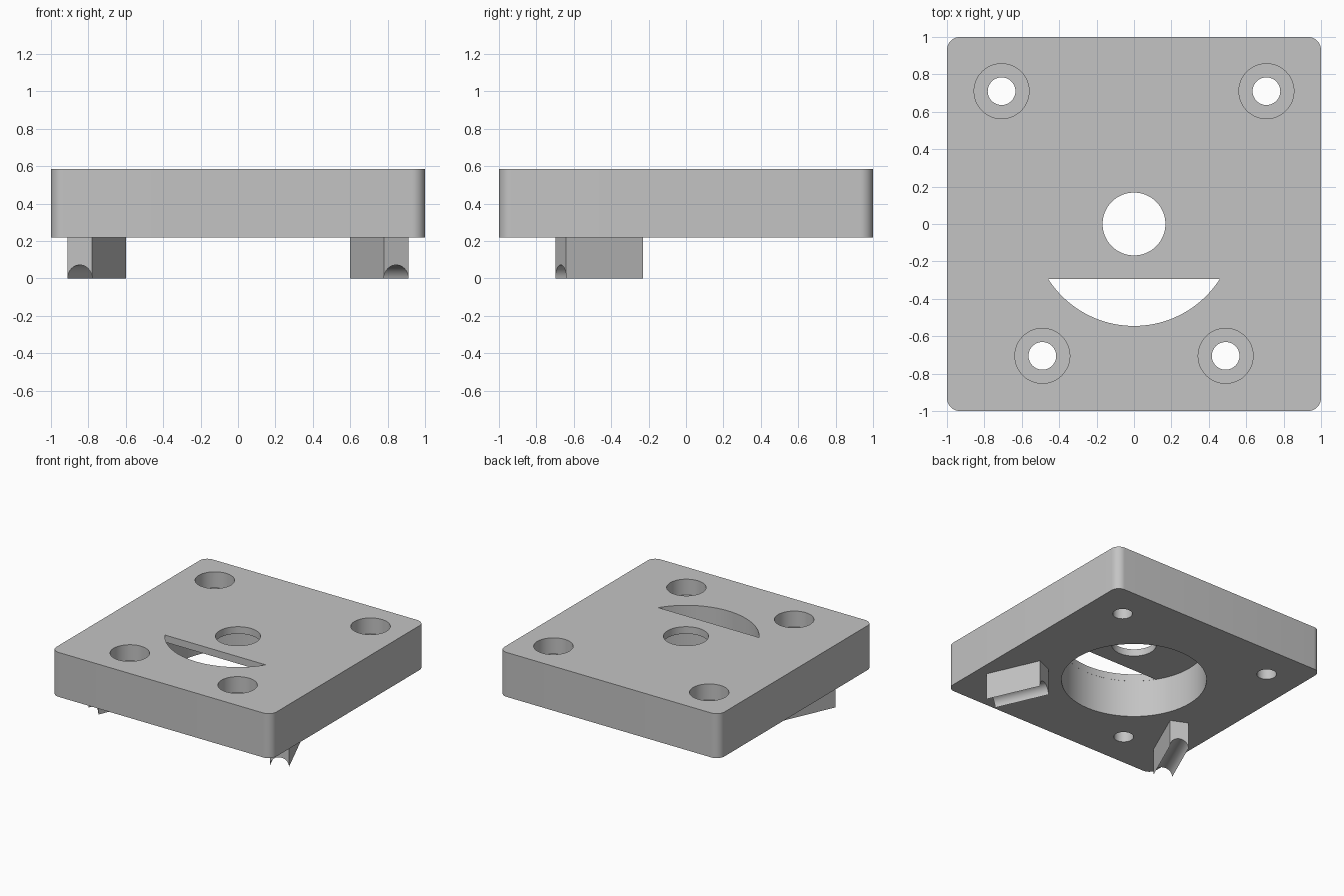
import bpy, bmesh, math
from mathutils import Matrix

BOTTOM, TOP = 0.22, 0.585      # plate underside and top
CEILING = 0.527                # roof of the round recess
OVER = 0.1                     # cutter overshoot

if "Cube" in bpy.data.objects:
    bpy.data.objects.remove(bpy.data.objects["Cube"], do_unlink=True)

grey = bpy.data.materials.new("plain_grey")
grey.use_nodes = True
colour = (0.55, 0.55, 0.55, 1)
grey.diffuse_color = colour
grey.node_tree.nodes["Principled BSDF"].inputs["Base Color"].default_value = colour


def arc(r, start, end, steps, cx=0, cy=0):
    angles = [math.radians(start + (end - start) * i / steps) for i in range(steps + 1)]
    return [(cx + r * math.cos(a), cy + r * math.sin(a)) for a in angles]


def circle(r, cx=0, cy=0, steps=64):
    return arc(r, 0, 360, steps, cx, cy)[:-1]


def prism(name, outline, z0, z1):
    """Extrude a flat outline from z0 to z1."""
    bm = bmesh.new()
    face = bm.faces.new([bm.verts.new((x, y, z0)) for x, y in outline])
    grown = bmesh.ops.extrude_face_region(bm, geom=[face])["geom"]
    top = [v for v in grown if isinstance(v, bmesh.types.BMVert)]
    bmesh.ops.translate(bm, verts=top, vec=(0, 0, z1 - z0))
    bmesh.ops.recalc_face_normals(bm, faces=bm.faces)
    mesh = bpy.data.meshes.new(name)
    bm.to_mesh(mesh)
    bm.free()
    mesh.materials.append(grey)
    obj = bpy.data.objects.new(name, mesh)
    bpy.context.collection.objects.link(obj)
    return obj


def activate(obj):
    bpy.ops.object.select_all(action="DESELECT")
    obj.select_set(True)
    bpy.context.view_layer.objects.active = obj


def cut(target, outline, z0, z1):
    cutter = prism("cutter", outline, z0, z1)
    cutter.hide_render = True
    mod = target.modifiers.new("cut", "BOOLEAN")
    mod.operation, mod.solver, mod.object = "DIFFERENCE", "EXACT", cutter
    activate(target)
    bpy.ops.object.modifier_apply(modifier=mod.name)
    bpy.data.objects.remove(cutter, do_unlink=True)


def smooth(obj):
    activate(obj)
    bpy.ops.object.shade_smooth_by_angle(angle=math.radians(30))


# Plate with rounded upright corners
corner = 0.07
c = 1 - corner
outline = []
for i, (sx, sy) in enumerate([(1, 1), (-1, 1), (-1, -1), (1, -1)]):
    outline += arc(corner, 90 * i, 90 * i + 90, 10, sx * c, sy * c)
plate = prism("mounting_plate", outline, BOTTOM, TOP)

# Round recess from below, centre hole, and circle-segment window above it
recess = 0.546
cut(plate, circle(recess, steps=96), BOTTOM - OVER, CEILING)
cut(plate, circle(0.168), CEILING - OVER, TOP + OVER)
chord = math.degrees(math.asin(0.295 / recess))
cut(plate, arc(recess - 0.001, 180 + chord, 360 - chord, 48), CEILING - OVER, TOP + OVER)

# Counterbored screw holes
for x, y in [(0.708, 0.71), (0.49, -0.705)]:
    for side in (-1, 1):
        cut(plate, circle(0.147, side * x, y, 48), TOP - 0.13, TOP + OVER)
        cut(plate, circle(0.074, side * x, y, 48), BOTTOM - OVER, TOP)
smooth(plate)

# Slanted feet: an arched section, extruded lengthwise and turned upright
half, length = 0.072, 0.448
section = [(half, BOTTOM), (-half, BOTTOM)] + arc(half, 180, 0, 24)
for name, side in [("right_foot", -1), ("left_foot", 1)]:
    foot = prism(name, section, -length / 2, length / 2)
    turn = Matrix.Rotation(side * math.radians(24), 4, "Z")
    stand = Matrix.Rotation(math.radians(90), 4, "X")
    foot.data.transform(Matrix.Translation((side * 0.755, -0.465, 0)) @ turn @ stand)
    smooth(foot)
